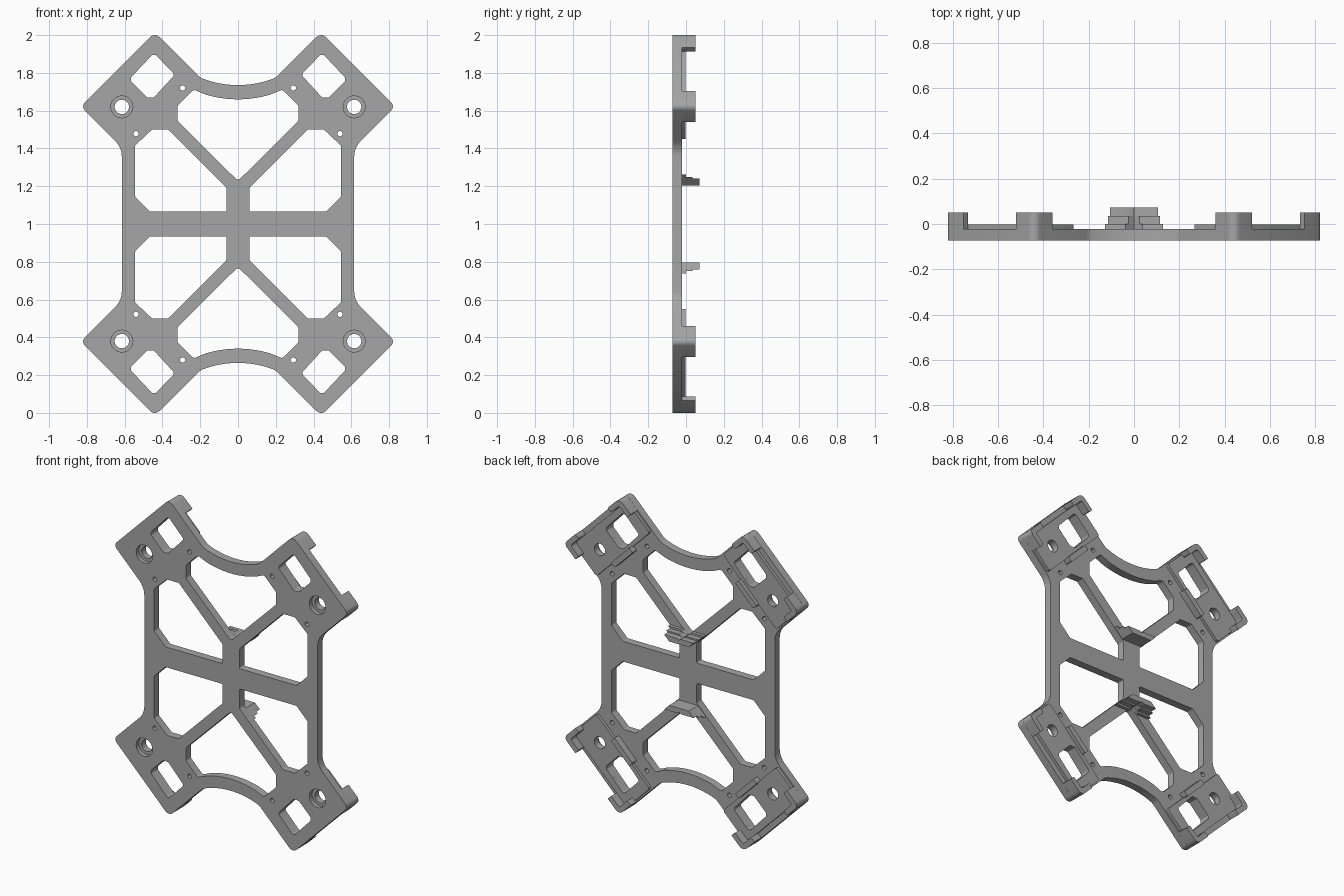
import bpy, bmesh, math
from mathutils import Vector

if "Cube" in bpy.data.objects:
    bpy.data.objects.remove(bpy.data.objects["Cube"])

grey = bpy.data.materials.new("mid_grey")
grey.diffuse_color = (0.38, 0.38, 0.38, 1)
grey.use_nodes = True
grey.node_tree.nodes["Principled BSDF"].inputs["Base Color"].default_value = grey.diffuse_color
R2 = math.sqrt(2)
CORNERS = [(1, 1), (-1, 1), (-1, -1), (1, -1)]


def rounded(pts, n=5):
    """Closed polygon of (x, v[, radius]) with filleted corners."""
    out = []
    for i, p in enumerate(pts):
        r = p[2] if len(p) > 2 else 0
        c = Vector(p[:2])
        if not r:
            out.append(tuple(c))
            continue
        a = (Vector(pts[i - 1][:2]) - c)
        b = (Vector(pts[(i + 1) % len(pts)][:2]) - c)
        la, lb = a.length, b.length
        a.normalize()
        b.normalize()
        half = a.angle(b) / 2
        d = min(r / math.tan(half), la * 0.48, lb * 0.48)
        r = d * math.tan(half)
        o = c + (a + b).normalized() * (r / math.sin(half))
        u, w = c + a * d - o, c + b * d - o
        ang = u.angle_signed(w)
        for k in range(n + 1):
            t = -ang * k / n
            out.append((o.x + u.x * math.cos(t) - u.y * math.sin(t),
                        o.y + u.x * math.sin(t) + u.y * math.cos(t)))
    return out


def circle(x, v, r, n=32):
    return [(x + r * math.cos(k * math.tau / n), v + r * math.sin(k * math.tau / n)) for k in range(n)]


def flip(loop, s):
    return [(x * s[0], v * s[1]) for x, v in loop]


def diag(s, t, r=0):
    """Corner pad frame: s outward along the diagonal, t across it."""
    return ((s + t) / R2, (s - t) / R2, r)


def slab(name, loops, y0, y1, bevel=0):
    """Extrude outline and hole loops between two depths."""
    cu = bpy.data.curves.new(name, 'CURVE')
    cu.dimensions, cu.fill_mode, cu.extrude = '2D', 'BOTH', (y1 - y0) / 2
    for loop in loops:
        sp = cu.splines.new('POLY')
        sp.points.add(len(loop) - 1)
        for q, (x, v) in zip(sp.points, loop):
            q.co = (x, v, 0, 1)
        sp.use_cyclic_u = True
    tmp = bpy.data.objects.new(name + "_curve", cu)
    bpy.context.collection.objects.link(tmp)
    me = bpy.data.meshes.new_from_object(tmp.evaluated_get(bpy.context.evaluated_depsgraph_get()))
    bpy.data.objects.remove(tmp)
    bm = bmesh.new()
    bm.from_mesh(me)
    bmesh.ops.remove_doubles(bm, verts=bm.verts, dist=1e-5)
    for p in bm.verts:
        x, v, d = p.co
        p.co = (x, (y0 + y1) / 2 - d, v + 1)
    bmesh.ops.recalc_face_normals(bm, faces=bm.faces)
    bm.to_mesh(me)
    bm.free()
    me.materials.clear()
    me.materials.append(grey)
    ob = bpy.data.objects.new(name, me)
    bpy.context.collection.objects.link(ob)
    if bevel:
        m = ob.modifiers.new("soft_edges", 'BEVEL')
        m.width, m.segments, m.limit_method = bevel, 2, 'ANGLE'
    return ob


FRONT, BACK, FLOOR, POST, HOOK = -0.072, -0.022, -0.003, 0.05, 0.072

# Plate outline, one quadrant mirrored to four
arc = [(x, 1.255 - math.sqrt(0.52 ** 2 - x * x)) for x in (0.02, 0.06, 0.1, 0.14, 0.17)]
quad = rounded([(0, 0.735)] + arc + [(0.2, 0.775, 0.1), (0.44, 1.015, 0.036),
                (0.8325, 0.6225, 0.03), (0.615, 0.405, 0.12), (0.615, 0.2)])[1:]
outline = quad + flip(quad, (1, -1))[::-1] + flip(quad, (-1, -1)) + flip(quad, (-1, 1))[::-1]

# Top and bottom windows
arc = [(x, 1.26 - math.sqrt(0.36 - x * x)) for x in (0.02, 0.06, 0.1, 0.14, 0.17)]
side = arc + [(0.2, 0.697, 0.04), (0.235, 0.712, 0.02), (0.32, 0.627, 0.02), (0.32, 0.545, 0.02)]
window = rounded(side + [(0, 0.228, 0.02)] + [(-p[0],) + tuple(p[1:]) for p in side[::-1]])

# Side windows, pockets and round holes of one quadrant
side_window = rounded([(0.06, 0.065, 0.01), (0.06, 0.19, 0.015), (0.37, 0.5, 0.015), (0.455, 0.5, 0.01),
                       (0.545, 0.415, 0.01), (0.545, 0.145, 0.01), (0.465, 0.065, 0.01)])
pocket = rounded([(0.445, 0.905, 0.02), (0.335, 0.79, 0.015), (0.445, 0.67, 0.01),
                  (0.482, 0.67, 0.01), (0.567, 0.755, 0.01), (0.567, 0.775, 0.01)])
bore = (0.615, 0.62)
quad_holes = [side_window, pocket, circle(*bore, 0.058),
              circle(0.293, 0.72, 0.014, 16), circle(0.54, 0.478, 0.014, 16)]
holes = [window, flip(window, (1, -1))]
for s in CORNERS:
    holes += [flip(h, s) for h in quad_holes]
slab("plate", [outline] + holes, FRONT, BACK)

# Raised pad, corner posts, clip and bore step on each corner
S1, T0, T1, ARM, W = 1.0285, -0.4066, 0.1485, 0.115, 0.034
pad = rounded([diag(0.765, T0 + 0.01, 0.015), diag(S1 - W, T0 + 0.01, 0.015),
               diag(S1 - W, T1 - 0.01, 0.015), diag(0.765, T1 - 0.01, 0.015)])


def post(t, k, r):
    return rounded([diag(S1, t, r), diag(S1, t + k * ARM), diag(S1 - W, t + k * ARM, 0.01),
                    diag(S1 - W, t + k * W, 0.012), diag(S1 - ARM, t + k * W, 0.01), diag(S1 - ARM, t)])


clip = rounded([diag(0.735, -0.22, 0.008), diag(0.77, -0.22, 0.008),
                diag(0.77, -0.038, 0.008), diag(0.735, -0.038, 0.008)])
for i, s in enumerate(CORNERS):
    slab(f"pad_{i}", [flip(h, s) for h in (pad, pocket, circle(*bore, 0.038))], BACK, FLOOR, 0.005)
    slab(f"bore_step_{i}", [flip(h, s) for h in (circle(*bore, 0.058), circle(*bore, 0.038))], -0.045, BACK)
    slab(f"tip_post_{i}", [flip(post(T0, 1, 0.036), s)], BACK, POST, 0.006)
    slab(f"side_post_{i}", [flip(post(T1, -1, 0.03), s)], BACK, POST, 0.006)
    slab(f"clip_{i}", [flip(clip, s)], BACK, 0.022, 0.006)

# Central hooks rising from the spoke junctions
def hook_shape(top):
    return [(0, 0.232), (top - 0.225, top), (top - 0.135, top), (0.07, 0.205),
            (-0.07, 0.205), (0.135 - top, top), (0.225 - top, top)]


for name, k in (("upper", 1), ("lower", -1)):
    slab(name + "_hook_base", [flip(hook_shape(0.262), (1, k))], BACK, 0.0)
    slab(name + "_hook_stem", [flip(hook_shape(0.25), (1, k))], 0.0, 0.035)
    slab(name + "_hook_tip", [flip(hook_shape(0.24), (1, k))], 0.035, HOOK)

bpy.ops.object.select_all(action='SELECT')
bpy.context.view_layer.objects.active = bpy.data.objects["plate"]
bpy.ops.object.shade_smooth_by_angle(angle=math.radians(30))
